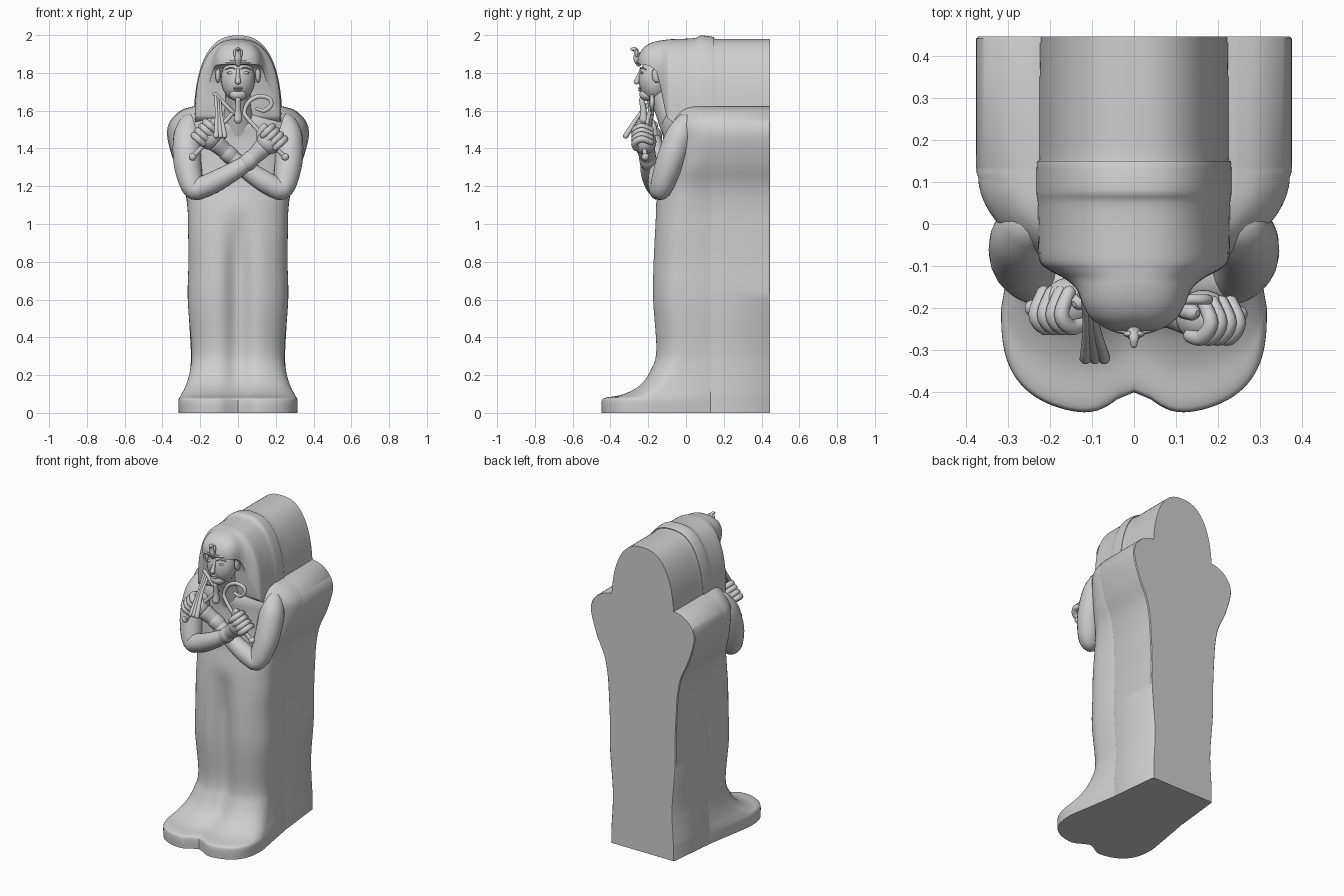
import bpy, bmesh, math
from mathutils import Vector

if "Cube" in bpy.data.objects:
    bpy.data.objects.remove(bpy.data.objects["Cube"])

stone = bpy.data.materials.new("grey stone")
stone.use_nodes = True
GREY = (0.62, 0.62, 0.62, 1)
stone.diffuse_color = GREY
stone.node_tree.nodes["Principled BSDF"].inputs["Base Color"].default_value = GREY
parts = []


def finish(name, bm):
    bmesh.ops.recalc_face_normals(bm, faces=bm.faces)
    mesh = bpy.data.meshes.new(name)
    bm.to_mesh(mesh)
    bm.free()
    mesh.materials.append(stone)
    obj = bpy.data.objects.new(name, mesh)
    bpy.context.collection.objects.link(obj)
    parts.append(obj)
    return obj


def spline(rows, steps=4):
    """Smoothly interpolate rows of numbers."""
    out = []
    for i in range(len(rows) - 1):
        a, b = rows[max(i - 1, 0)], rows[i]
        c, d = rows[i + 1], rows[min(i + 2, len(rows) - 1)]
        for k in range(steps):
            t = k / steps
            out.append([q + t / 2 * (r - p + t * (2 * p - 5 * q + 4 * r - s
                        + t * (3 * (q - r) + s - p)))
                        for p, q, r, s in zip(a, b, c, d)])
    return out + [list(rows[-1])]


def loft(name, rings):
    """Skin closed rings of points and cap both ends."""
    bm = bmesh.new()
    vs = [[bm.verts.new(p) for p in ring] for ring in rings]
    n = len(vs[0])
    for lo, hi in zip(vs, vs[1:]):
        for i in range(n):
            j = (i + 1) % n
            bm.faces.new((lo[i], lo[j], hi[j], hi[i]))
    bm.faces.new(vs[0])
    bm.faces.new(vs[-1])
    return finish(name, bm)


def tube(name, rows, steps=4, sides=14):
    """Round-ended tube through rows of (x, y, z, radius)."""
    rows = spline(rows, steps)
    pts = [Vector(r[:3]) for r in rows]
    rad = [r[3] for r in rows]
    head = (pts[0] - pts[1]).normalized()
    tail = (pts[-1] - pts[-2]).normalized()
    for f in (0.5, 0.85):
        pts = [pts[0] + head * rad[0] * 0.45] + pts + [pts[-1] + tail * rad[-1] * 0.45]
        rad = [rad[0] * (1.3 - f)] + rad + [rad[-1] * (1.3 - f)]
    tan = -head
    side = tan.orthogonal().normalized()
    rings = []
    for i, p in enumerate(pts):
        new = (pts[min(i + 1, len(pts) - 1)] - pts[max(i - 1, 0)]).normalized()
        side = tan.rotation_difference(new) @ side
        tan = new
        up = tan.cross(side)
        angles = [math.tau * k / sides for k in range(sides)]
        rings.append([p + rad[i] * (side * math.cos(a) + up * math.sin(a)) for a in angles])
    return loft(name, rings)


def ball(name, centre, size):
    bm = bmesh.new()
    bmesh.ops.create_uvsphere(bm, u_segments=28, v_segments=18, radius=1)
    bmesh.ops.scale(bm, vec=size, verts=bm.verts)
    bmesh.ops.translate(bm, vec=centre, verts=bm.verts)
    return finish(name, bm)


def arc(n, count):
    """Upper half of a unit superellipse."""
    for k in range(count + 1):
        c, s = math.cos(math.pi * k / count), math.sin(math.pi * k / count)
        yield math.copysign(abs(c) ** (2 / n), c), abs(s) ** (2 / n)


# Coffin body: height, half width at the lid seam, front half width, depth where
# the front starts to round, front depth, leg groove, front squareness
BACK, SEAM = 0.446, 0.13
levels = [
    (0, .26, .315, -.2, -.454, .055, 2.9), (.06, .26, .316, -.2, -.454, .055, 2.9),
    (.08, .26, .31, -.19, -.435, .055, 2.9), (.098, .26, .3, -.16, -.34, .05, 2.8),
    (.148, .257, .275, -.1, -.25, .045, 2.6), (.23, .252, .253, -.04, -.195, .045, 2.5),
    (.335, .25, .246, 0, -.17, .05, 2.4), (.6, .264, .266, 0, -.187, .06, 2.4),
    (.8, .26, .262, 0, -.184, .055, 2.4), (.95, .262, .264, 0, -.174, .03, 2.4),
    (1.08, .267, .267, .02, -.16, 0, 2.4), (1.2, .287, .285, .05, -.14, 0, 2.3),
    (1.32, .337, .335, .09, -.13, 0, 2.1), (1.45, .373, .368, .11, -.13, .01, 1.9),
    (1.52, .37, .365, .11, -.13, 0, 1.9), (1.57, .34, .335, .11, -.115, 0, 1.9),
    (1.605, .295, .29, .1, -.09, 0, 1.9), (1.622, .24, .235, .08, -.05, 0, 2)]
rings = []
for z, ws, wf, y0, front, groove, n in spline(levels, 5):
    wb = ws - .033 * min(1, max(0, (1.5 - z) / 1.1))
    flank = [(wb - .005, BACK), (wb, BACK - .005), (ws, SEAM + .004),
             (ws - .0015, SEAM), (ws, SEAM - .004)]
    curve = [(wf * c, y0 + (front - y0) * s + groove * math.exp(-(wf * c / .065) ** 2))
             for c, s in arc(n, 64)]
    outline = flank + curve + [(-x, y) for x, y in reversed(flank)]
    rings.append([(x, y, z) for x, y in outline])
loft("coffin_body", rings)

# Headcloth running back into the arched head of the coffin:
# depth, half width, top height, bottom height
sections = [
    (BACK, .226, 1.98, 1.5), (.3, .228, 1.98, 1.5),
    (.16, .228, 1.98, 1.5), (.145, .234, 1.99, 1.5),
    (.08, .235, 1.998, 1.5), (.05, .232, 1.985, 1.5),
    (-.02, .23, 1.98, 1.52), (-.085, .226, 1.978, 1.55), (-.108, .205, 1.975, 1.59),
    (-.13, .165, 1.972, 1.7), (-.155, .137, 1.968, 1.8), (-.19, .122, 1.957, 1.835),
    (-.222, .104, 1.936, 1.842), (-.243, .077, 1.908, 1.846), (-.254, .045, 1.878, 1.85)]
loft("headcloth", [[(w * c, y, low + (top - low) * s) for c, s in arc(2.5, 40)]
                   for y, w, top, low in spline(sections)])
band = [(.119 * math.cos(a), -.15 - .104 * math.sin(a), 1.856, .011)
        for a in (math.pi * k / 16 for k in range(17))]
tube("brow_band", band, 2, 8)

# Face and neck
ball("face", (0, -.165, 1.765), (.09, .085, .115))
ball("chin", (0, -.205, 1.685), (.046, .042, .034))
tube("neck", [(0, -.03, 1.5, .1), (0, -.07, 1.57, .085), (0, -.11, 1.64, .068),
              (0, -.14, 1.7, .066)], sides=24)
tube("nose", [(0, -.236, 1.82, .008), (0, -.252, 1.78, .011), (0, -.262, 1.752, .016)])
ball("upper_lip", (0, -.243, 1.719), (.027, .011, .006))
ball("lower_lip", (0, -.242, 1.707), (.022, .011, .006))
tube("beard", [(0, -.235, 1.66, .014), (0, -.225, 1.6, .017), (0, -.225, 1.55, .023)])
for s, side in ((1, "left"), (-1, "right")):
    ball(side + "_eye", (s * .04, -.232, 1.8), (.02, .009, .007))
    tube(side + "_eyebrow", [(s * .016, -.243, 1.822, .003), (s * .04, -.234, 1.828, .004),
                             (s * .066, -.212, 1.818, .003)], 3, 8)
    ball(side + "_ear", (s * .106, -.155, 1.79), (.014, .026, .042))
    tube(side + "_ear_rim", [(s * .108, -.16, 1.755, .006), (s * .115, -.138, 1.79, .006),
                             (s * .115, -.148, 1.825, .006), (s * .11, -.172, 1.815, .005)], 4, 8)

# Rearing cobra on the brow
tube("cobra", [(0, -.25, 1.845, .014), (0, -.26, 1.875, .018), (0, -.26, 1.9, .016),
               (0, -.27, 1.925, .012), (0, -.288, 1.925, .008)])
for s in (-1, 1):
    ball("cobra_hood", (s * .012, -.262, 1.905), (.013, .008, .024))

# Upper arms
for s, side in ((1, "left"), (-1, "right")):
    tube(side + "_upper_arm", [
        (s * .25, .005, 1.535, .06), (s * .267, -.035, 1.46, .075), (s * .268, -.085, 1.33, .074),
        (s * .248, -.122, 1.22, .064), (s * .225, -.138, 1.175, .055)], sides=22)


def forearm(side, s, rows, hand, grip):
    """Crossed forearm, cuff and closed fist around a shaft along grip."""
    hand, grip = Vector(hand), Vector(grip).normalized()
    wrist = Vector(rows[-1][:3])
    reach = (hand - wrist).normalized()
    tube(side + "_forearm", rows + [(*(hand - reach * .04), .052)], sides=22)
    a, b = wrist - reach * .02, wrist + reach * .02
    tube(side + "_cuff", [(*a, .046), (*b, .046)], 2, 22)
    ball(side + "_palm", hand, (.066, .063, .066))
    for i in range(4):
        root = hand + grip * (i - 1.5) * .031 - reach * .005
        path = [(.005, -.045, .017), (.045, -.045, .019), (.076, -.005, .018), (.05, .042, .016)]
        tube(side + "_finger", [(*(root + reach * r + Vector((0, y, 0))), w)
                                for r, y, w in path], 4, 10)
    thumb = [hand - reach * .04 + grip * .02, hand + grip * .068, hand + reach * .04 + grip * .075]
    tube(side + "_thumb", [(*(p + Vector((0, .015, 0))), .02) for p in thumb], 4, 10)


forearm("right", -1, [(-.225, -.138, 1.18, .057), (-.13, -.165, 1.22, .057),
                      (-.03, -.19, 1.275, .05), (.06, -.2, 1.335, .041)],
        (.165, -.22, 1.435), (-.7, 0, .7))
forearm("left", 1, [(.225, -.138, 1.18, .057), (.14, -.145, 1.225, .057),
                    (.03, -.145, 1.3, .048), (-.05, -.15, 1.37, .041)],
        (-.152, -.19, 1.46), (.65, 0, .75))

# Crook
tube("crook", [(.25, -.215, 1.355, .013), (.17, -.22, 1.43, .011), (.05, -.2, 1.56, .011),
               (.035, -.19, 1.6, .011), (.06, -.185, 1.65, .012), (.11, -.18, 1.675, .012),
               (.165, -.18, 1.665, .012), (.175, -.18, 1.63, .012), (.14, -.18, 1.6, .011),
               (.1, -.18, 1.61, .009)], 5, 10)
ball("crook_foot", (.25, -.215, 1.355), (.02, .02, .02))

# Flail with three hanging strands
tube("flail_handle", [(-.24, -.2, 1.355, .013), (-.15, -.2, 1.45, .011), (-.03, -.18, 1.585, .011)], 3, 10)
tube("flail_arm", [(-.02, -.18, 1.585, .011), (-.125, -.168, 1.69, .011)], 2, 10)
ball("flail_foot", (-.24, -.2, 1.355), (.02, .02, .02))
for i in range(3):
    x = -.115 + i * .022
    tube("flail_strand", [(-.12 + i * .012, -.17, 1.685 - i * .012, .007),
                          ((x - .11) / 2, -.245, 1.58, .01), (x, -.32, 1.465, .015)], 4, 10)

# Soft shading with crisp edges kept
for obj in bpy.context.selected_objects:
    obj.select_set(False)
for obj in parts:
    obj.select_set(True)
bpy.context.view_layer.objects.active = parts[0]
bpy.ops.object.shade_smooth_by_angle(angle=math.radians(40))
